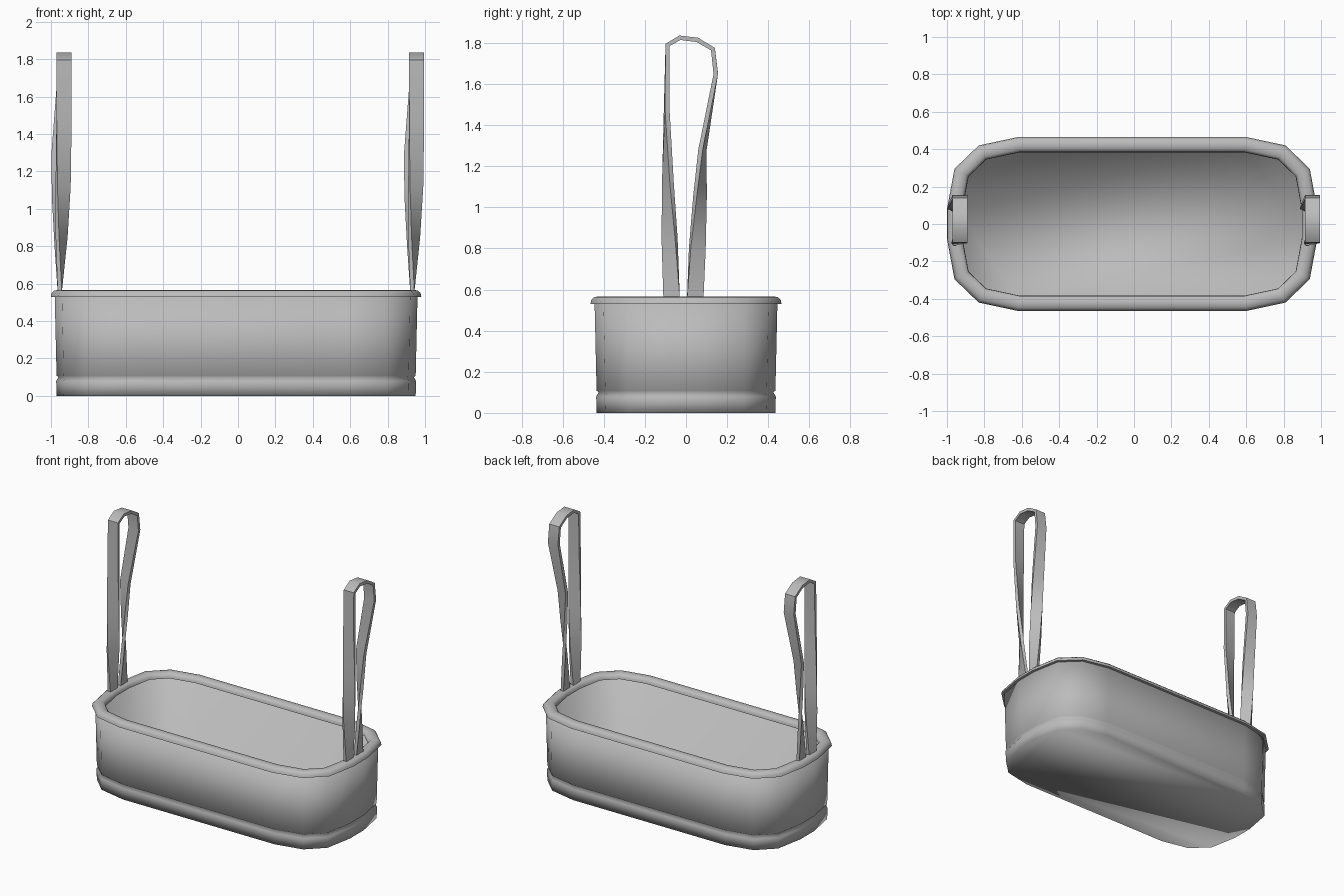
import bpy, bmesh, math
from mathutils import Vector

cube = bpy.data.objects.get("Cube")
if cube:
    bpy.data.objects.remove(cube, do_unlink=True)

metal = bpy.data.materials.new("grey")
metal.use_nodes = True
GREY = (0.5, 0.5, 0.5, 1)
metal.diffuse_color = GREY
metal.node_tree.nodes["Principled BSDF"].inputs["Base Color"].default_value = GREY

# Rounded oblong outline, mirrored from one quarter
quarter = [(0.99, 0.08), (0.95, 0.295), (0.82, 0.42), (0.61, 0.465)]
half = quarter + [(-x, y) for x, y in reversed(quarter)]
outline = [Vector(p) for p in half + [(-x, -y) for x, y in half]]
CENTRE_X = -0.01


def inset(d):
    """Outline moved inwards by d with mitred corners."""
    pts = []
    for i, p in enumerate(outline):
        a = (p - outline[i - 1]).normalized()
        b = (outline[(i + 1) % len(outline)] - p).normalized()
        n = Vector((-a.y - b.y, a.x + b.x)).normalized()
        pts.append(p + n * d / n.dot(Vector((-a.y, a.x))))
    return pts


def loft(name, rings, cap=False, closed=False, angle=180):
    bm = bmesh.new()
    loops = [[bm.verts.new(p) for p in r] for r in rings]
    pairs = list(zip(loops, loops[1:]))
    if closed:
        pairs.append((loops[-1], loops[0]))
    for lo, hi in pairs:
        n = len(lo)
        for i in range(n):
            j = (i + 1) % n
            bm.faces.new((lo[i], lo[j], hi[j], hi[i]))
    if cap:
        bm.faces.new(loops[0])
        bm.faces.new(loops[-1])
    bmesh.ops.recalc_face_normals(bm, faces=bm.faces)
    mesh = bpy.data.meshes.new(name)
    bm.to_mesh(mesh)
    bm.free()
    mesh.materials.append(metal)
    ob = bpy.data.objects.new(name, mesh)
    bpy.context.collection.objects.link(ob)
    bpy.ops.object.select_all(action="DESELECT")
    ob.select_set(True)
    bpy.context.view_layer.objects.active = ob
    bpy.ops.object.shade_smooth_by_angle(angle=math.radians(angle))
    return ob


def oblong(name, profile, **kw):
    rings = [[(p.x + CENTRE_X, p.y, z) for p in inset(d)] for d, z in profile]
    return loft(name, rings, **kw)


# Tub: foot band, groove, outer wall, inner wall and floor
oblong("tub", [(0.03, 0), (0.028, 0.08), (0.04, 0.1), (0.03, 0.108),
               (0.02, 0.54), (0.045, 0.54), (0.055, 0.02)], cap=True)

# Rolled rim
oblong("rim", [(0, 0.53), (0.004, 0.55), (0.018, 0.563), (0.042, 0.567),
               (0.066, 0.563), (0.08, 0.55), (0.082, 0.53)], closed=True, angle=60)

# Strap path: x, y, z, twist in degrees
path = [(-0.953, -0.07, 0.555, 90), (-0.943, -0.08, 0.85, 55), (-0.935, -0.088, 1.12, 28),
        (-0.93, -0.094, 1.48, 4), (-0.93, -0.09, 1.79, 0), (-0.93, -0.03, 1.825, 0),
        (-0.93, 0.055, 1.815, 0), (-0.93, 0.131, 1.77, 0), (-0.93, 0.145, 1.65, 0),
        (-0.957, 0.08, 1.28, -14), (-0.956, 0.068, 1.05, -38), (-0.954, 0.055, 0.8, -65),
        (-0.953, 0.045, 0.555, -90)]


def ribbon(name, shift):
    rings = []
    for i, (x, y, z, twist) in enumerate(path):
        c = Vector((x + shift, y, z))
        before, after = path[max(i - 1, 0)], path[min(i + 1, len(path) - 1)]
        here = Vector(path[i][:3])
        t = Vector((0, 0, 0))
        for step in (here - Vector(before[:3]), Vector(after[:3]) - here):
            t += step.normalized()
        t.normalize()
        a = math.radians(twist)
        w = Vector((math.cos(a), math.sin(a), 0))
        w = (w - t * w.dot(t)).normalized()
        n = t.cross(w) * 0.011
        w *= 0.04
        rings.append([c + w + n, c - w + n, c - w - n, c + w - n])
    return loft(name, rings, cap=True, angle=50)


ribbon("right_strap", 0)
ribbon("left_strap", 1.885)
